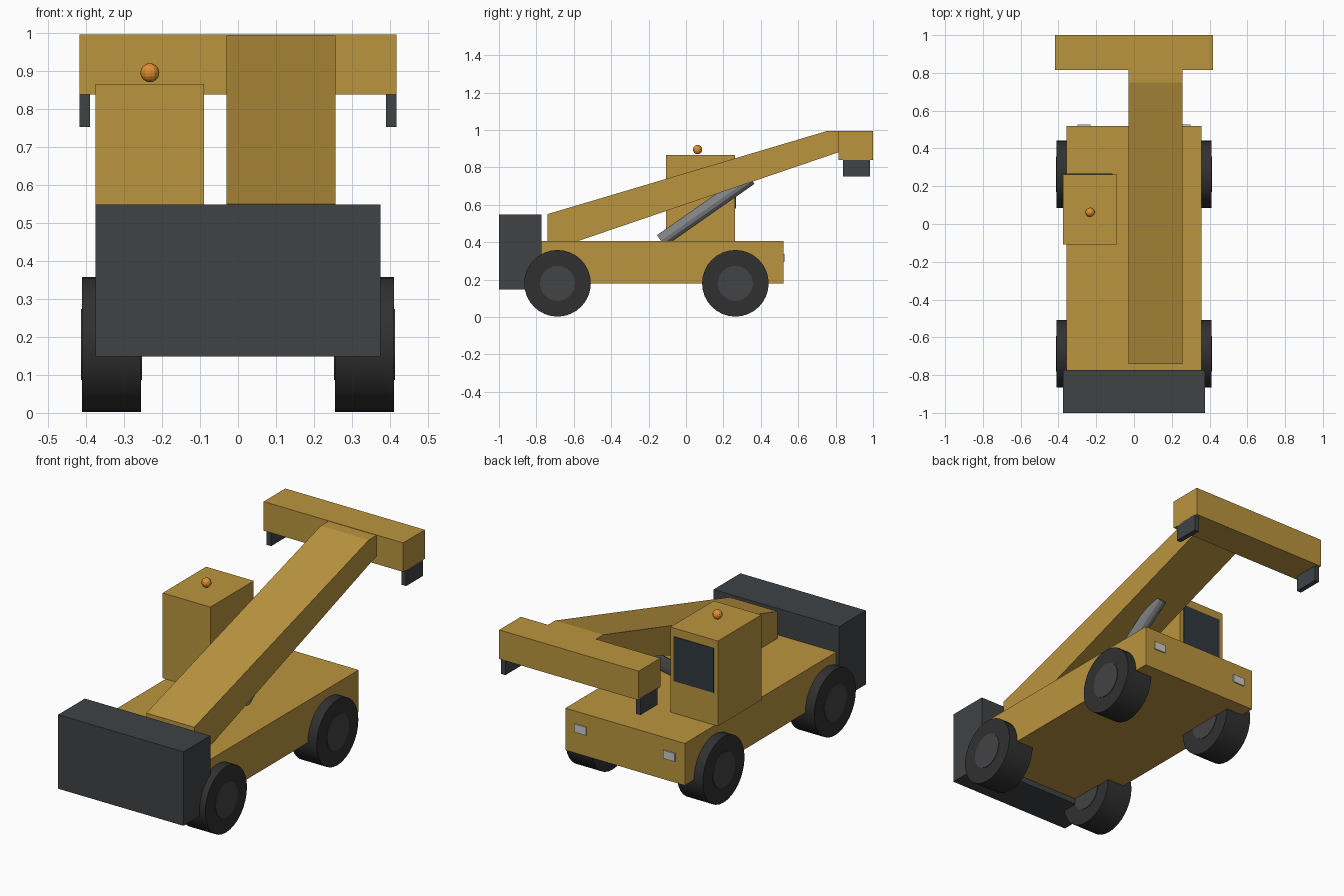
import bpy, bmesh, math
from mathutils import Vector

if "Cube" in bpy.data.objects:
    bpy.data.objects.remove(bpy.data.objects["Cube"])


def material(name, r, g, b):
    m = bpy.data.materials.new(name)
    m.diffuse_color = (r, g, b, 1)
    m.use_nodes = True
    m.node_tree.nodes["Principled BSDF"].inputs["Base Color"].default_value = m.diffuse_color
    return m


YELLOW = material("yellow_paint", 0.50, 0.30, 0.05)
DARK = material("dark_steel", 0.05, 0.055, 0.06)
RUBBER = material("rubber", 0.03, 0.03, 0.03)
HUB = material("hub_grey", 0.055, 0.057, 0.06)
STEEL = material("ram_steel", 0.22, 0.23, 0.24)
GLASS = material("glass", 0.03, 0.04, 0.05)
LAMP = material("lamp", 0.65, 0.65, 0.62)
AMBER = material("amber", 0.75, 0.28, 0.03)


def finish(ob, name, mat):
    ob.name = name
    ob.data.materials.append(mat)
    return ob


def box(name, x, y, z, mat):
    """Box from (min, max) ranges on each axis."""
    lo, hi = Vector((x[0], y[0], z[0])), Vector((x[1], y[1], z[1]))
    bpy.ops.mesh.primitive_cube_add(size=1, location=(lo + hi) / 2)
    ob = bpy.context.object
    for v in ob.data.vertices:
        v.co = Vector(a * b for a, b in zip(v.co, hi - lo))
    return finish(ob, name, mat)


def rod(name, a, b, radius, sides, mat, smooth=False):
    """Cylinder running from point a to point b."""
    a, b = Vector(a), Vector(b)
    bpy.ops.mesh.primitive_cylinder_add(vertices=sides, radius=radius,
                                        depth=(b - a).length, location=(a + b) / 2)
    ob = bpy.context.object
    ob.rotation_euler = (b - a).to_track_quat('Z', 'Y').to_euler()
    if smooth:
        bpy.ops.object.shade_smooth_by_angle(angle=math.radians(35))
    return finish(ob, name, mat)


def extrude_x(name, profile, x0, x1, mat):
    """Side profile of (y, z) points extruded across x."""
    bm = bmesh.new()
    face = bm.faces.new([bm.verts.new((x0, y, z)) for y, z in profile])
    new = bmesh.ops.extrude_face_region(bm, geom=[face])["geom"]
    bmesh.ops.translate(bm, vec=(x1 - x0, 0, 0),
                        verts=[g for g in new if isinstance(g, bmesh.types.BMVert)])
    bmesh.ops.recalc_face_normals(bm, faces=bm.faces)
    me = bpy.data.meshes.new(name)
    bm.to_mesh(me)
    bm.free()
    ob = bpy.data.objects.new(name, me)
    bpy.context.collection.objects.link(ob)
    return finish(ob, name, mat)


# Body and counterweight
box("chassis", (-0.357, 0.357), (-0.78, 0.52), (0.178, 0.405), YELLOW)
box("counterweight", (-0.375, 0.375), (-1.0, -0.772), (0.148, 0.548), DARK)

# Cab with window and beacon
box("cab", (-0.375, -0.09), (-0.108, 0.263), (0.405, 0.865), YELLOW)
box("cab_window", (-0.352, -0.113), (0.255, 0.267), (0.58, 0.82), GLASS)
bpy.ops.mesh.primitive_uv_sphere_add(segments=12, ring_count=8, radius=0.025,
                                     location=(-0.232, 0.062, 0.895))
finish(bpy.context.object, "beacon", AMBER)

# Lifting boom, ram and spreader bar
extrude_x("boom", [(-0.74, 0.405), (-0.58, 0.405), (0.82, 0.882), (0.9, 0.882),
                   (0.9, 0.993), (0.75, 0.993), (-0.74, 0.55)], -0.03, 0.257, YELLOW)
rod("lift_ram", (0.113, -0.134, 0.407), (0.113, 0.345, 0.742), 0.037, 12, STEEL)
box("spreader_bar", (-0.417, 0.417), (0.815, 1.0), (0.838, 0.995), YELLOW)

# Mirrored parts: wheels, spreader clamps and lamps
for s, side in ((-1, "left"), (1, "right")):
    for y, end in ((-0.687, "front"), (0.264, "rear")):
        rod(f"{end}_{side}_tyre", (s * 0.255, y, 0.18), (s * 0.41, y, 0.18),
            0.178, 32, RUBBER, True)
        rod(f"{end}_{side}_hub", (s * 0.252, y, 0.18), (s * 0.413, y, 0.18),
            0.094, 24, HUB, True)
    box(f"{side}_clamp", sorted((s * 0.39, s * 0.417)), (0.84, 0.985), (0.752, 0.845), DARK)
    box(f"{side}_lamp", sorted((s * 0.23, s * 0.30)), (0.51, 0.526), (0.293, 0.337), LAMP)
